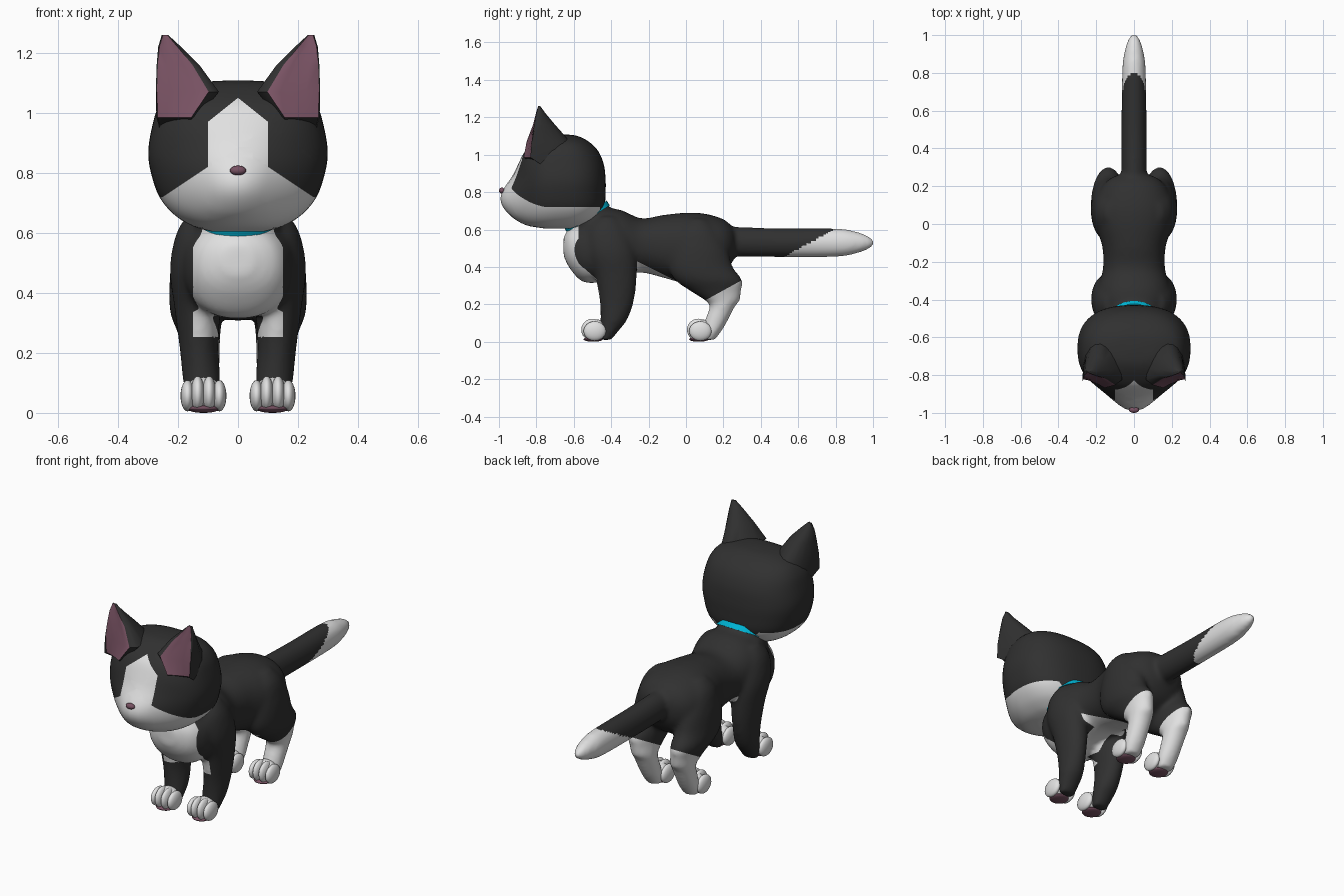
import bpy, bmesh, math
from mathutils import Matrix, Vector

cube = bpy.data.objects.get("Cube")
if cube:
    bpy.data.objects.remove(cube)


def material(name, rgb):
    m = bpy.data.materials.new(name)
    m.use_nodes = True
    m.diffuse_color = (*rgb, 1)
    m.node_tree.nodes["Principled BSDF"].inputs["Base Color"].default_value = (*rgb, 1)
    return m


BLACK = material("black fur", (.03, .03, .03))
WHITE = material("white fur", (.75, .75, .75))
PINK = material("dusky pink skin", (.19, .085, .125))
BLUE = material("blue collar", (0, .5, .72))


def write(obj, bm):
    bmesh.ops.recalc_face_normals(bm, faces=bm.faces[:])
    bm.to_mesh(obj.data)
    bm.free()
    for p in obj.data.polygons:
        p.use_smooth = True
    obj.data.set_sharp_from_angle(angle=math.radians(50))


def finish(name, bm, *mats):
    obj = bpy.data.objects.new(name, bpy.data.meshes.new(name))
    bpy.context.collection.objects.link(obj)
    for m in mats:
        obj.data.materials.append(m)
    write(obj, bm)
    return obj


def spline(pts, k):
    # smooth interpolation through the stations
    pts = [pts[0]] + list(pts) + [pts[-1]]
    out = []
    for a, b, c, d in zip(pts, pts[1:], pts[2:], pts[3:]):
        for j in range(k):
            t = j / k
            out.append([q + .5 * t * (r - p + t * (2*p - 5*q + 4*r - s + t * (3*(q - r) + s - p)))
                        for p, q, r, s in zip(a, b, c, d)])
    return out + [list(pts[-1])]


def skin(bm, rings):
    # bridge point rings and cap both ends; returns faces by ring
    vs = [[bm.verts.new(p) for p in r] for r in rings]
    n = len(vs[0])
    rows = [[bm.faces.new((a[j], a[(j+1) % n], b[(j+1) % n], b[j])) for j in range(n)]
            for a, b in zip(vs, vs[1:])]
    bm.faces.new(vs[0])
    bm.faces.new(vs[-1])
    return rows


def loft(bm, stations, tilt=0, n=32, k=5, power=2.0, side=1):
    # station: x, y, z, radius across, radius along the tilted second axis
    t = math.radians(tilt)
    axis = Vector((0, math.cos(t), math.sin(t)))
    rings = []
    for x, y, z, ra, rb in spline(stations, k):
        ring = []
        for i in range(n):
            a = 2 * math.pi * i / n
            c, s = [math.copysign(abs(v) ** (2 / power), v) for v in (math.cos(a), math.sin(a))]
            ring.append(Vector((x * side + max(ra, .004) * c, y, z)) + axis * max(rb, .004) * s)
        rings.append(ring)
    return skin(bm, rings)


def ball(bm, loc, radii, n=20):
    bmesh.ops.create_uvsphere(bm, u_segments=n, v_segments=n // 2 + 2, radius=1,
                              matrix=Matrix.Translation(loc) @ Matrix.Diagonal((*radii, 1)))


def cut(bm, co, no, keep):
    # split the faces of one region along a plane, for a clean colour edge
    geom = set()
    for f in bm.faces:
        if keep(f.calc_center_median()):
            geom.update([f, *f.edges, *f.verts])
    bmesh.ops.bisect_plane(bm, geom=list(geom), dist=1e-5, plane_co=co, plane_no=no)


def paint(bm, rule):
    for f in bm.faces:
        f.material_index = int(rule(f.calc_center_median()))


# torso, neck, tail and legs, fused into one smooth skin
bm = bmesh.new()
loft(bm, [(0, -.655, .51, .05, .05), (0, -.62, .50, .13, .11), (0, -.55, .485, .175, .165),
          (0, -.45, .515, .195, .195), (0, -.35, .53, .195, .175), (0, -.24, .515, .165, .145),
          (0, -.12, .51, .168, .168), (0, 0, .50, .205, .19), (0, .1, .50, .212, .185),
          (0, .2, .51, .17, .145), (0, .25, .52, .11, .09), (0, .265, .52, .05, .05)],
     tilt=90, power=2.2)
loft(bm, [(0, -.43, .55, .165, .15), (0, -.5, .63, .145, .13), (0, -.57, .73, .13, .12)], tilt=32)
loft(bm, [(0, .15, .54, .06, .07), (0, .25, .535, .066, .079), (0, .5, .53, .066, .077),
          (0, .8, .53, .063, .076), (0, .9, .53, .053, .061), (0, .97, .53, .034, .038),
          (0, 1.003, .53, .014, .014)], tilt=90)
for side in (1, -1):
    loft(bm, [(.115, -.43, .01, .045, .03), (.118, -.41, .06, .055, .052),
              (.122, -.385, .12, .063, .072), (.13, -.37, .22, .065, .092),
              (.135, -.375, .35, .077, .112), (.14, -.4, .48, .087, .13),
              (.125, -.42, .6, .08, .11), (.11, -.42, .67, .05, .05)], side=side)
    loft(bm, [(.118, .12, .01, .045, .035), (.118, .14, .06, .055, .052),
              (.12, .165, .12, .058, .062), (.122, .195, .19, .062, .068),
              (.124, .195, .22, .064, .092), (.13, .16, .27, .072, .135),
              (.138, .12, .33, .087, .18), (.14, .08, .4, .089, .17),
              (.135, .07, .5, .088, .15), (.12, .06, .6, .08, .11),
              (.1, .06, .66, .05, .05)], side=side)
body = finish("body", bm, BLACK, WHITE)
remesh = body.modifiers.new("fuse", "REMESH")
remesh.mode = "VOXEL"
remesh.voxel_size = .013
relax = body.modifiers.new("relax", "SMOOTH")
relax.factor = .5
relax.iterations = 8
bm = bmesh.new()
bm.from_object(body, bpy.context.evaluated_depsgraph_get())
body.modifiers.clear()


# white hind legs, chest bib and belly
def hind(p):
    return p.y > .02 and p.z < .42


def chest(p):
    return p.y < -.4 and p.z < .68


def belly(p):
    return -.5 < p.y < .02 and .25 < p.z < .46


cut(bm, (0, .1, .22), (0, -.55, 1), hind)
cut(bm, (0, -.575, 0), (0, 1, 0), chest)
cut(bm, (0, -.575, .42), (0, 1, 1.14), chest)
cut(bm, (0, -.22, .41), (0, .5, 1), belly)
for y in (-.262, -.03):
    cut(bm, (0, y, 0), (0, 1, 0), belly)
for side in (1, -1):
    cut(bm, (.15 * side, 0, 0), (1, 0, 0), chest)
    cut(bm, (.06 * side, 0, 0), (1, 0, 0), belly)


def body_white(p):
    if p.y > .02:
        return p.z < .22 + .55 * (p.y - .1)
    if abs(p.x) < .15 and p.z > .25 and p.y < max(-.575, -.575 + (.42 - p.z) * 1.14):
        return True
    under = .25 < p.z < .41 - .5 * (p.y + .22) and p.y < -.03
    return under and (p.y > -.262 or (abs(p.x) < .06 and p.z < .4))


paint(bm, body_white)
write(body, bm)

# head with a swelling muzzle
bm = bmesh.new()
levels = [(.605, -.74, -.55, .09), (.622, -.82, -.52, .15), (.66, -.86, -.47, .212),
          (.72, -.88, -.437, .262), (.8, -.89, -.43, .29), (.87, -.89, -.43, .299),
          (.95, -.885, -.44, .287), (1.02, -.858, -.47, .265), (1.07, -.8, -.52, .22),
          (1.1, -.74, -.58, .13), (1.108, -.68, -.64, .03)]
loft(bm, [(0, (f + b) / 2, z, rx, (b - f) / 2) for z, f, b, rx in levels], n=56, power=2.45)
for v in bm.verts:
    front = min(max((-.66 - v.co.y) / .2, 0), 1)
    v.co.y -= .105 * front * math.exp(-(v.co.x / .14) ** 2 - ((v.co.z - .755) / .132) ** 2)


def face_side(p):
    return p.y < -.66


cut(bm, (0, 0, .72), (0, 0, 1), lambda p: True)
cut(bm, (0, -.46, 0), (0, 1, 0), lambda p: p.z < .74)
for side in (1, -1):
    cut(bm, (.1 * side, 0, 0), (1, 0, 0), face_side)
    cut(bm, (.1 * side, 0, .97), (.08 * side, 0, .1), face_side)
    cut(bm, (.1 * side, 0, .82), (.1 * side, 0, .15), face_side)


def head_white(p):
    x = abs(p.x)
    if p.z < .72:
        return p.y < -.46
    return p.y < -.66 and (p.z < .82 - (x - .1) / 1.5 or (x < .1 and p.z < 1.05 - .8 * x)) \
        and p.z < 1.05 - .8 * x


paint(bm, head_white)
finish("head", bm, BLACK, WHITE)

# ears: level, inner and outer edge, front at inner and outer edge, back
EAR = [(.94, .16, .255, -.8, -.75, -.6), (.985, .155, .268, -.868, -.82, -.58),
       (1.07, .098, .27, -.852, -.822, -.62), (1.16, .152, .267, -.818, -.812, -.7),
       (1.22, .202, .262, -.803, -.8, -.75), (1.26, .236, .25, -.79, -.79, -.78)]
for side, word in ((1, "left"), (-1, "right")):
    bm = bmesh.new()
    rings = []
    for z, x0, x1, fi, fo, back in EAR:
        ring = [(side * (x0 + (x1 - x0) * i / 4), fi + (fo - fi) * i / 4 + .004 * (0 < i < 4), z)
                for i in range(5)]
        rim = (x1 - x0) * .2
        mid, half, base = (x0 - rim + x1 + .004) / 2, (x1 - x0 + rim + .004) / 2, (fi + fo) / 2 + .012
        for i in range(11):
            a = math.pi * i / 10
            ring.append((side * (mid + half * math.cos(a)), base + (back - base) * math.sin(a), z))
        rings.append(ring)
    for row in skin(bm, rings)[1:]:
        for f in row[:4]:
            f.material_index = 1
    finish(word + "_ear", bm, BLACK, PINK)

# nose
bm = bmesh.new()
ball(bm, (0, -.984, .808), (.027, .016, .016))
finish("nose", bm, PINK)

# collar band, square to the neck
bm = bmesh.new()
loft(bm, [(0, -.53 - .53 * h, .67 + .85 * h, .15, .135) for h in (-.015, .015)], tilt=32, n=40, k=1)
finish("collar", bm, BLUE)

# paws with four toes and a pad beneath
for side, word in ((1, "left"), (-1, "right")):
    for y, end in ((-.5, "front"), (.065, "hind")):
        x = .115 * side
        bm = bmesh.new()
        ball(bm, (x, y + .025, .062), (.068, .052, .057))
        for dx, dy, r in ((-.053, .012, .052), (-.019, 0, .059), (.019, 0, .059), (.053, .012, .052)):
            ball(bm, (x + dx, y + dy, r + .005), (.0235, .06, r))
        finish(f"{word}_{end}_paw", bm, WHITE)
        bm = bmesh.new()
        ball(bm, (x, y + .004, .013), (.052, .052, .013))
        finish(f"{word}_{end}_pad", bm, PINK)
